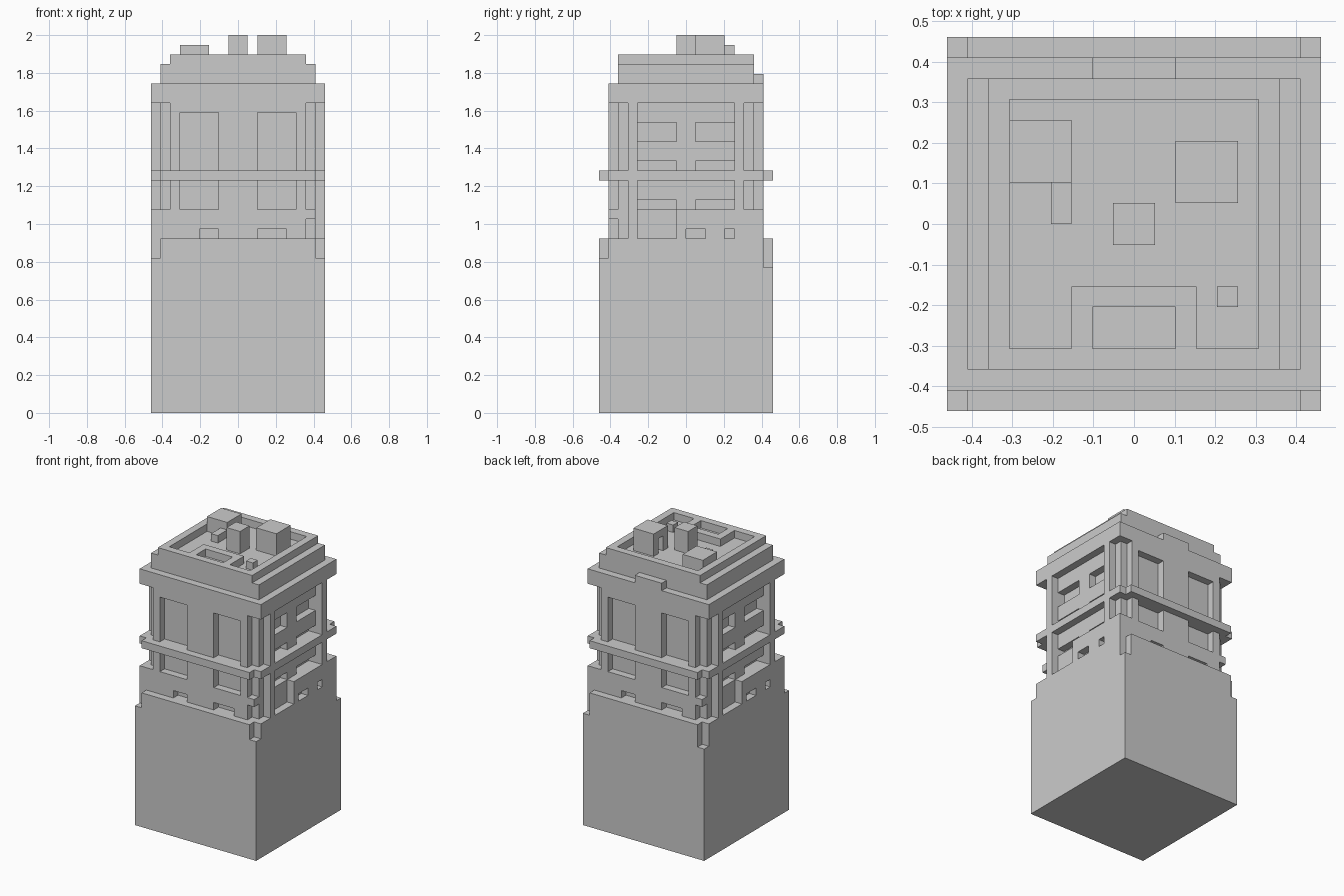
import bpy, bmesh

if "Cube" in bpy.data.objects:
    bpy.data.objects.remove(bpy.data.objects["Cube"])

U = 2 / 39  # one grid block


def finish(name, bm):
    bmesh.ops.recalc_face_normals(bm, faces=bm.faces)
    me = bpy.data.meshes.new(name)
    bm.to_mesh(me)
    bm.free()
    ob = bpy.data.objects.new(name, me)
    bpy.context.collection.objects.link(ob)
    return ob


def prism(name, pts, z0, z1):
    """Extrude an outline (in blocks) from z0 to z1."""
    bm = bmesh.new()
    f = bm.faces.new([bm.verts.new((x * U, y * U, z0 * U)) for x, y in pts])
    r = bmesh.ops.extrude_face_region(bm, geom=[f])
    for v in r["geom"]:
        if isinstance(v, bmesh.types.BMVert):
            v.co.z = z1 * U
    return finish(name, bm)


def box(name, x0, x1, y0, y1, z0, z1):
    return prism(name, [(x0, y0), (x1, y0), (x1, y1), (x0, y1)], z0, z1)


def stepped(q):
    """Mirror a quarter outline, running from +x to +y, into all four corners."""
    r = q[::-1]
    return (q + [(-x, y) for x, y in r] + [(-x, -y) for x, y in q]
            + [(x, -y) for x, y in r])


def twice(b):
    """A box and its copy turned half way round."""
    x0, x1, y0, y1, z0, z1 = b
    return [b, (-x1, -x0, -y1, -y0, z0, z1)]


def carve(ob, boxes):
    for b in boxes:
        c = box("cutter", *b)
        c.hide_render = True
        m = ob.modifiers.new("cut", 'BOOLEAN')
        m.operation = 'DIFFERENCE'
        m.solver = 'EXACT'
        m.object = c
        bpy.context.view_layer.objects.active = ob
        bpy.ops.object.modifier_apply(modifier=m.name)
        bpy.data.objects.remove(c)


def carve_pairs(ob, boxes):
    carve(ob, [c for b in boxes for c in twice(b)])


# Base block with notched top corners
base = box("base", -9, 9, -9, 9, 0, 18)
carve(base, [(8, 10, -10, -8, 16, 20), (-10, -8, -10, -8, 16, 20),
             (8, 10, 8, 10, 15, 20), (-10, -8, 8, 10, 15, 20)])

# Plinth storey above the base
plinth = prism("plinth", stepped([(9, 6), (8, 6), (8, 8)]), 18, 21)
carve_pairs(plinth, [(7, 10, -10, -7, 17, 20),      # corner nick
                     (8, 10, -5, -1, 17, 22),       # recessed side panel
                     (8, 10, 0, 2, 17, 19), (8, 10, 4, 5, 17, 19),
                     (-4, -2, -10, -7, 17, 19), (2, 5, -10, -7, 17, 19)])
for i, b in enumerate(twice((-9, -8, -8, -6, 18, 21))):
    box("corner_foot_%d" % i, *b)

# Lower and upper walls with stepped corners and windows
corner = [(9, 6), (8, 6), (8, 7), (7, 7), (7, 8)]
lower = prism("lower_wall", stepped(corner), 21, 24)
carve_pairs(lower, [(-6, -2, -10, -7, 20, 26), (2, 6, -10, -7, 20, 26),
                    (8, 10, -5, 5, 20, 26),
                    (7, 10, -5, -1, 20, 22), (7, 10, 1, 5, 20, 22)])
upper = prism("upper_wall", stepped(corner), 25, 32)
carve_pairs(upper, [(-6, -2, -10, -7, 24, 31), (2, 6, -10, -7, 24, 31),
                    (8, 10, -5, 5, 24, 34)]
            + [(7, 10, y, y + 4, z, z2) for y in (-5, 1)
               for z, z2 in ((24, 26), (28, 30))])

# Band between the storeys
prism("band", stepped([(9, 7), (8, 7), (8, 8), (8, 9)][:1]
                      + [(9, 8), (8, 8), (8, 9)]), 24, 25)

# Cornice and roof steps
box("cornice", -9, 9, -8, 8, 32, 34)
box("roof_step", -8, 8, -7, 7, 34, 36)
box("back_cornice_block", -2, 2, 7, 8, 34, 35)

# Parapet rim around the sunken roof
rim = box("roof_rim", -7, 7, -7, 7, 36, 37)
carve(rim, [(-6, 6, -3, 6, 35, 38), (-6, -3, -6, -2, 35, 38),
            (3, 6, -6, -2, 35, 38), (-2, 2, -6, -4, 35, 38)])

# Rooftop units
box("chimney", -1, 1, -1, 1, 36, 39)
tall = box("tall_roof_unit", 2, 5, 1, 4, 36, 39)
carve(tall, [(1, 3, 2, 3, 35, 38)])
box("low_roof_unit", -6, -3, 2, 5, 36, 38)
box("roof_pipe", -4, -3, 0, 2, 36, 37)
box("roof_vent", 4, 5, -4, -3, 36, 37)
